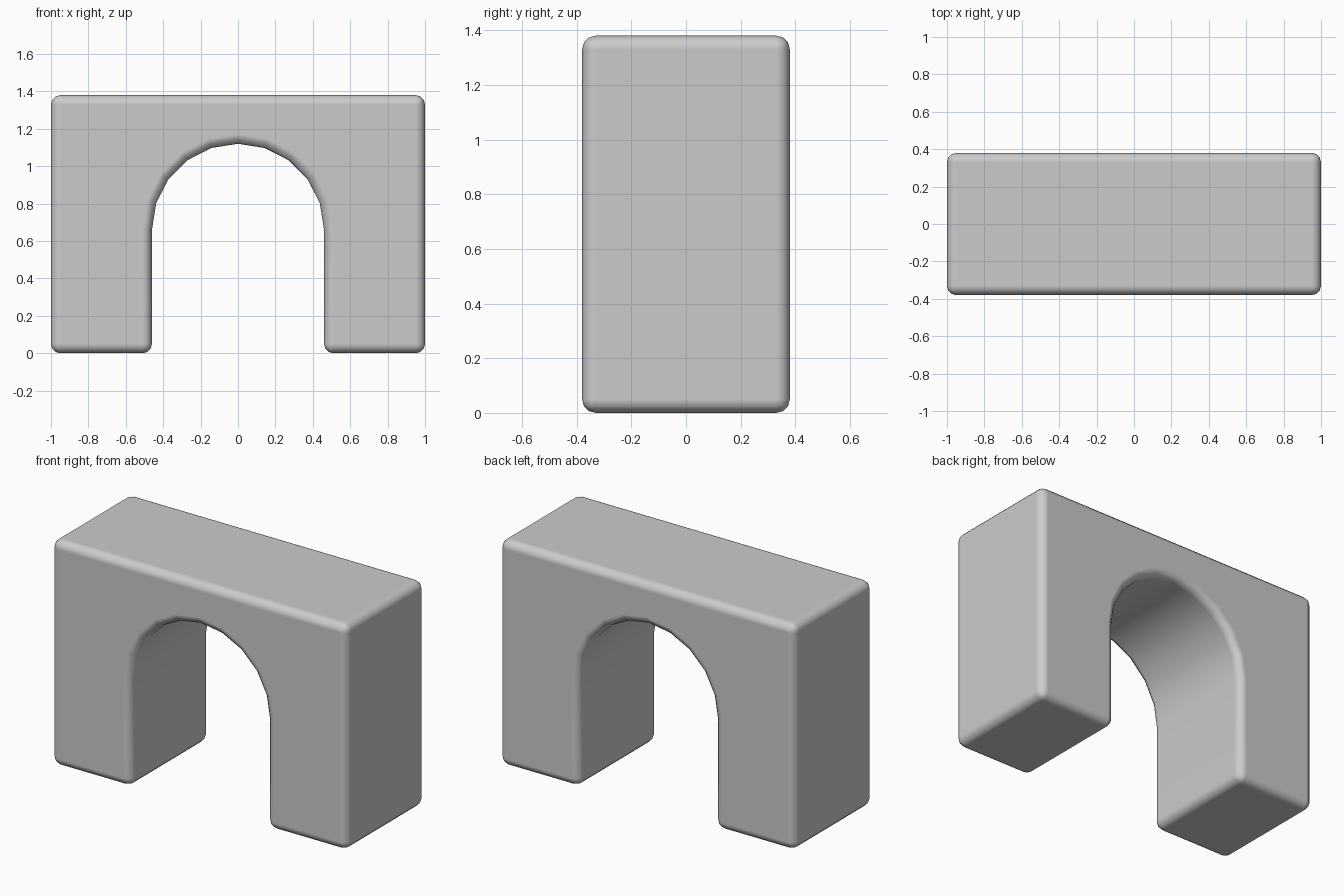
import bpy, bmesh, math

if "Cube" in bpy.data.objects:
    bpy.data.objects.remove(bpy.data.objects["Cube"])

HALF_W, HALF_D, HEIGHT = 1.0, 0.38, 1.38
RADIUS, SPRING, STEPS = 0.46, 0.66, 10

# Front outline: outer block with a round-headed opening
outline = [(-RADIUS, 0), (-HALF_W, 0), (-HALF_W, HEIGHT),
           (HALF_W, HEIGHT), (HALF_W, 0), (RADIUS, 0)]
for i in range(STEPS + 1):
    a = math.pi * i / STEPS
    outline.append((RADIUS * math.cos(a), SPRING + RADIUS * math.sin(a)))

# Extrude the outline through the depth
bm = bmesh.new()
face = bm.faces.new([bm.verts.new((x, -HALF_D, z)) for x, z in outline])
ext = bmesh.ops.extrude_face_region(bm, geom=[face], use_keep_orig=True)
verts = [g for g in ext["geom"] if isinstance(g, bmesh.types.BMVert)]
bmesh.ops.translate(bm, verts=verts, vec=(0, 2 * HALF_D, 0))
bmesh.ops.recalc_face_normals(bm, faces=bm.faces)
mesh = bpy.data.meshes.new("arch_block")
bm.to_mesh(mesh)
bm.free()
arch = bpy.data.objects.new("arch_block", mesh)
bpy.context.collection.objects.link(arch)

# Rounded edges, smooth shading
bpy.context.view_layer.objects.active = arch
arch.select_set(True)
bpy.ops.object.shade_smooth()
bevel = arch.modifiers.new("rounded_edges", "BEVEL")
bevel.width = 0.05
bevel.segments = 3
bevel.limit_method = "ANGLE"
bevel.angle_limit = math.radians(30)
bevel.harden_normals = True
